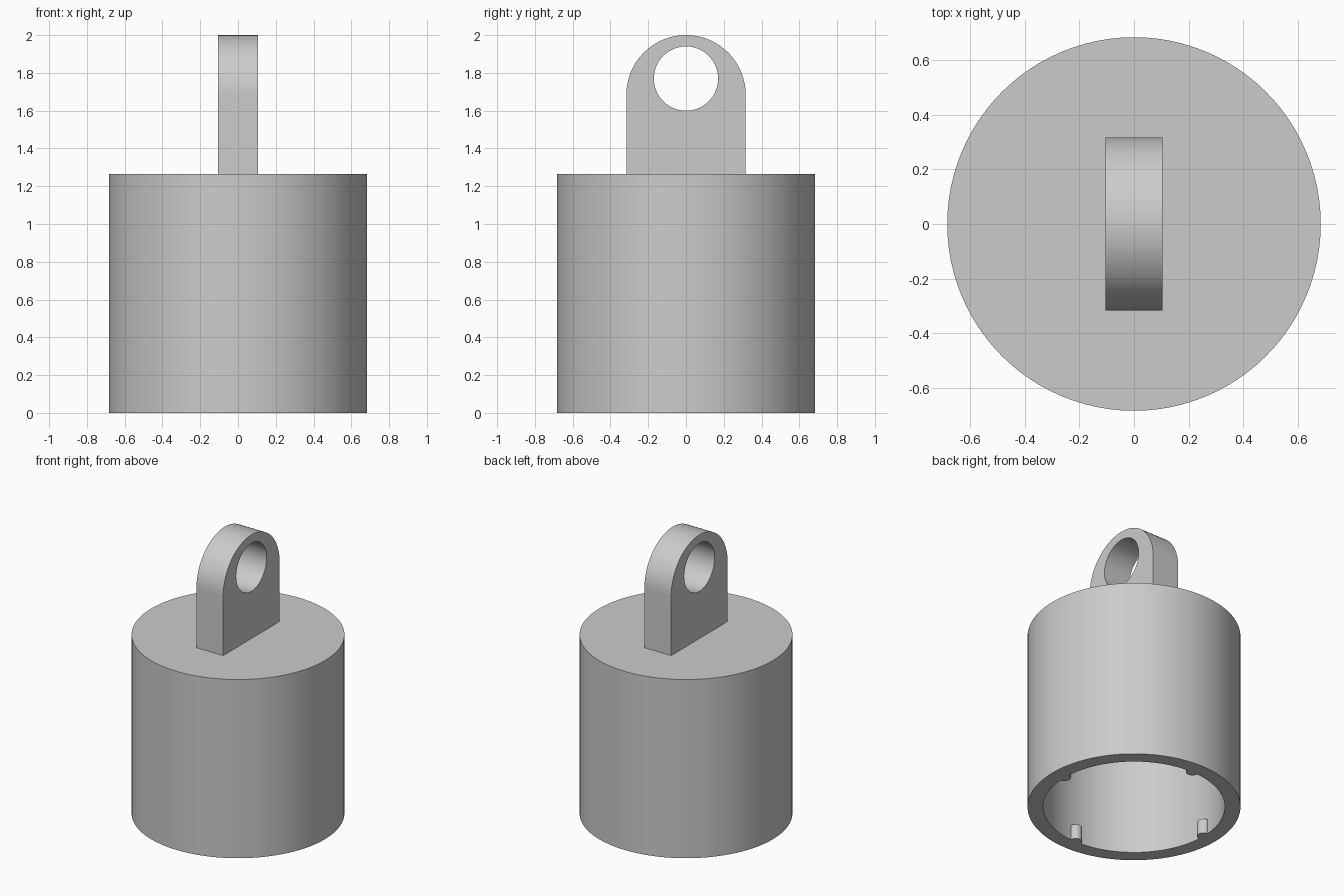
import bpy
import bmesh
from math import cos, sin, pi, radians

SEGMENTS = 96
OUTER_R, INNER_R = 0.683, 0.583
CUP_TOP, CEILING = 1.265, 1.16

cube = bpy.data.objects.get("Cube")
if cube:
    bpy.data.objects.remove(cube, do_unlink=True)

# Single flat grey
grey = bpy.data.materials.new("plain grey")
grey.use_nodes = True
color = (0.6, 0.6, 0.6, 1)
grey.diffuse_color = color
grey.node_tree.nodes["Principled BSDF"].inputs["Base Color"].default_value = color


def finish(bm, name):
    """Turn a bmesh into a smooth-shaded object with sharp edges kept."""
    bmesh.ops.recalc_face_normals(bm, faces=bm.faces)
    mesh = bpy.data.meshes.new(name)
    bm.to_mesh(mesh)
    bm.free()
    mesh.materials.append(grey)
    obj = bpy.data.objects.new(name, mesh)
    bpy.context.collection.objects.link(obj)
    bpy.ops.object.select_all(action="DESELECT")
    obj.select_set(True)
    bpy.context.view_layer.objects.active = obj
    bpy.ops.object.shade_smooth_by_angle(angle=radians(30))
    return obj


def arc(radius, start, end, count):
    """Points on an arc, both ends included."""
    steps = [start + (end - start) * i / (count - 1) for i in range(count)]
    return [(radius * cos(a), radius * sin(a)) for a in steps]


def extrude(bm, faces, vector):
    result = bmesh.ops.extrude_face_region(bm, geom=faces)
    moved = [v for v in result["geom"] if isinstance(v, bmesh.types.BMVert)]
    bmesh.ops.translate(bm, verts=moved, vec=vector)


# Hollow cup, open underneath
bm = bmesh.new()
circle = arc(1, 0, 2 * pi, SEGMENTS + 1)[:-1]
profile = [(INNER_R, CEILING), (INNER_R, 0), (OUTER_R, 0), (OUTER_R, CUP_TOP)]
rings = [[bm.verts.new((x * r, y * r, z)) for x, y in circle] for r, z in profile]
for low, high in zip(rings, rings[1:]):
    for i in range(SEGMENTS):
        j = (i + 1) % SEGMENTS
        bm.faces.new((low[i], low[j], high[j], high[i]))
bm.faces.new(rings[0])
bm.faces.new(rings[-1])
finish(bm, "cup")

# Hanging lug: arched plate with a round hole
HALF_WIDTH, HALF_THICK = 0.316, 0.105
bm = bmesh.new()
base = CUP_TOP - 0.02
outline = [(y, z + 2 - HALF_WIDTH) for y, z in arc(HALF_WIDTH, 0, pi, 49)]
outline += [(-HALF_WIDTH, base), (HALF_WIDTH, base)]
hole = [(y, z + 1.77) for y, z in arc(0.17, 0, 2 * pi, 65)[:-1]]
edges = []
for loop in (outline, hole):
    verts = [bm.verts.new((-HALF_THICK, y, z)) for y, z in loop]
    edges += [bm.edges.new((a, b)) for a, b in zip(verts, verts[1:] + verts[:1])]
bmesh.ops.triangle_fill(bm, use_beauty=True, edges=edges, normal=(-1, 0, 0))
extrude(bm, bm.faces[:], (2 * HALF_THICK, 0, 0))
finish(bm, "hanging_lug")

# Four half-round locking pegs inside the rim
for index, side in enumerate(("left", "back", "right", "front")):
    bm = bmesh.new()
    turn = index * pi / 2
    verts = []
    for u, v in arc(0.042, pi / 2, 3 * pi / 2, 17):
        u += INNER_R
        verts.append(bm.verts.new((u * cos(turn) - v * sin(turn),
                                   u * sin(turn) + v * cos(turn), 0)))
    extrude(bm, [bm.faces.new(verts)], (0, 0, 0.105))
    finish(bm, "locking_peg_" + side)
